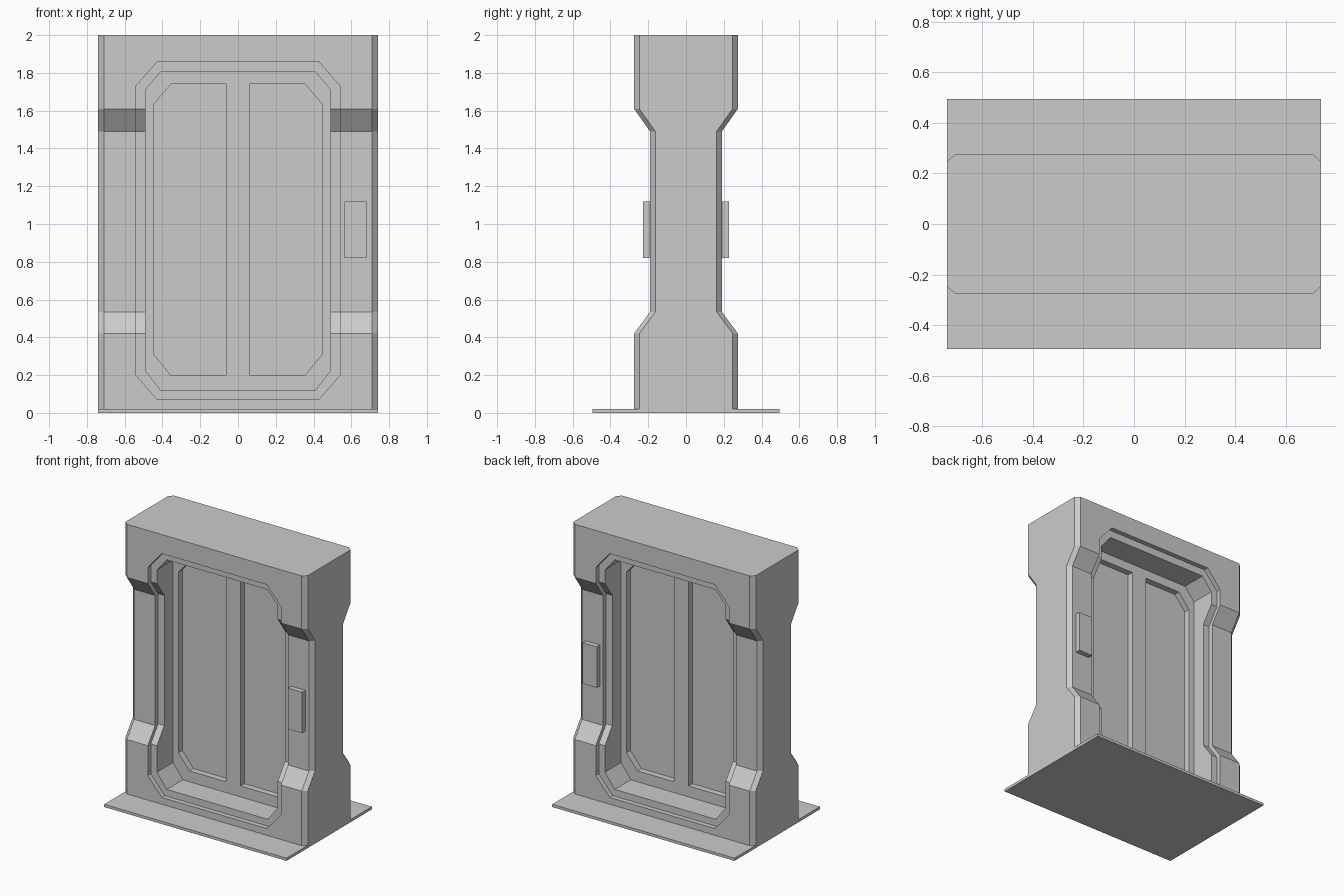
import bpy, bmesh

if "Cube" in bpy.data.objects:
    bpy.data.objects.remove(bpy.data.objects["Cube"])

# ---------- helpers ----------
def loft(name, sections):
    """Solid through matching closed loops, capped at both ends."""
    bm = bmesh.new()
    loops = [[bm.verts.new(p) for p in s] for s in sections]
    n = len(loops[0])
    for a, b in zip(loops, loops[1:]):
        for i in range(n):
            j = (i + 1) % n
            bm.faces.new((a[i], a[j], b[j], b[i]))
    bm.faces.new(loops[0][::-1])
    bm.faces.new(loops[-1])
    bmesh.ops.recalc_face_normals(bm, faces=bm.faces)
    me = bpy.data.meshes.new(name)
    bm.to_mesh(me)
    bm.free()
    ob = bpy.data.objects.new(name, me)
    bpy.context.collection.objects.link(ob)
    return ob

def box(name, x0, x1, y0, y1, z0, z1):
    ring = [(x0, y0), (x1, y0), (x1, y1), (x0, y1)]
    return loft(name, [[(x, y, z) for x, y in ring] for z in (z0, z1)])

def prism(name, outline, y0, y1):
    """Extrude an (x, z) outline along y."""
    return loft(name, [[(x, y, z) for x, z in outline] for y in (y0, y1)])

def boolean(ob, cutter, op='DIFFERENCE'):
    mod = ob.modifiers.new('cut', 'BOOLEAN')
    mod.operation, mod.solver, mod.object = op, 'EXACT', cutter
    dg = bpy.context.evaluated_depsgraph_get()
    me = bpy.data.meshes.new_from_object(ob.evaluated_get(dg))
    ob.modifiers.clear()
    ob.data = me
    bpy.data.objects.remove(cutter)

def octagon(hx, z0, z1, cx, c0, c1):
    """Rectangle with cut corners: cx across, c0/c1 heights at bottom/top."""
    half = [(hx - cx, z0), (hx, z0 + c0), (hx, z1 - c1), (hx - cx, z1)]
    return half + [(-x, z) for x, z in reversed(half)]

def waisted(x, inset):
    """Side profile of the frame, pinched in the middle."""
    half = [(.275, .01), (.275, .42), (.19, .535), (.19, 1.49), (.275, 1.61), (.275, 2)]
    return ([(x, y - inset, z) for y, z in half]
            + [(x, -(y - inset), z) for y, z in reversed(half)])

OUTER = octagon(.54, .07, 1.86, .113, .13, .13)
INNER = octagon(.49, .12, 1.805, .08, .105, .095)

# ---------- floor plate ----------
box('floor_plate', -.74, .74, -.495, .495, 0, .02)

# ---------- main frame with chamfered uprights ----------
frame = loft('frame', [waisted(-.74, .028), waisted(-.71, 0),
                       waisted(.71, 0), waisted(.74, .028)])
boolean(frame, prism('opening_cutter', OUTER, -.6, .6))

# ---------- recessed rim lining the opening ----------
rim = prism('opening_rim', OUTER, -.6, .6)
boolean(rim, loft('rim_profile', [waisted(-.65, .035), waisted(.65, .035)]), 'INTERSECT')
boolean(rim, prism('rim_cutter', INNER, -.7, .7))

# ---------- sliding door with sunken panels on both faces ----------
door = prism('door', INNER, -.055, .055)
for side in (-1, 1):
    panel = [(side * x, z) for x, z in
             [(.06, .2), (.355, .2), (.445, .31), (.445, 1.635), (.355, 1.74), (.06, 1.74)]]
    for face in (-1, 1):
        boolean(door, prism('panel_cutter', panel, face * .01, face * .1))

# ---------- control boxes, front and back ----------
for name, face in (('front_control_box', -1), ('back_control_box', 1)):
    y = sorted((face * .18, face * .228))
    box(name, .565, .68, y[0], y[1], .82, 1.12)
